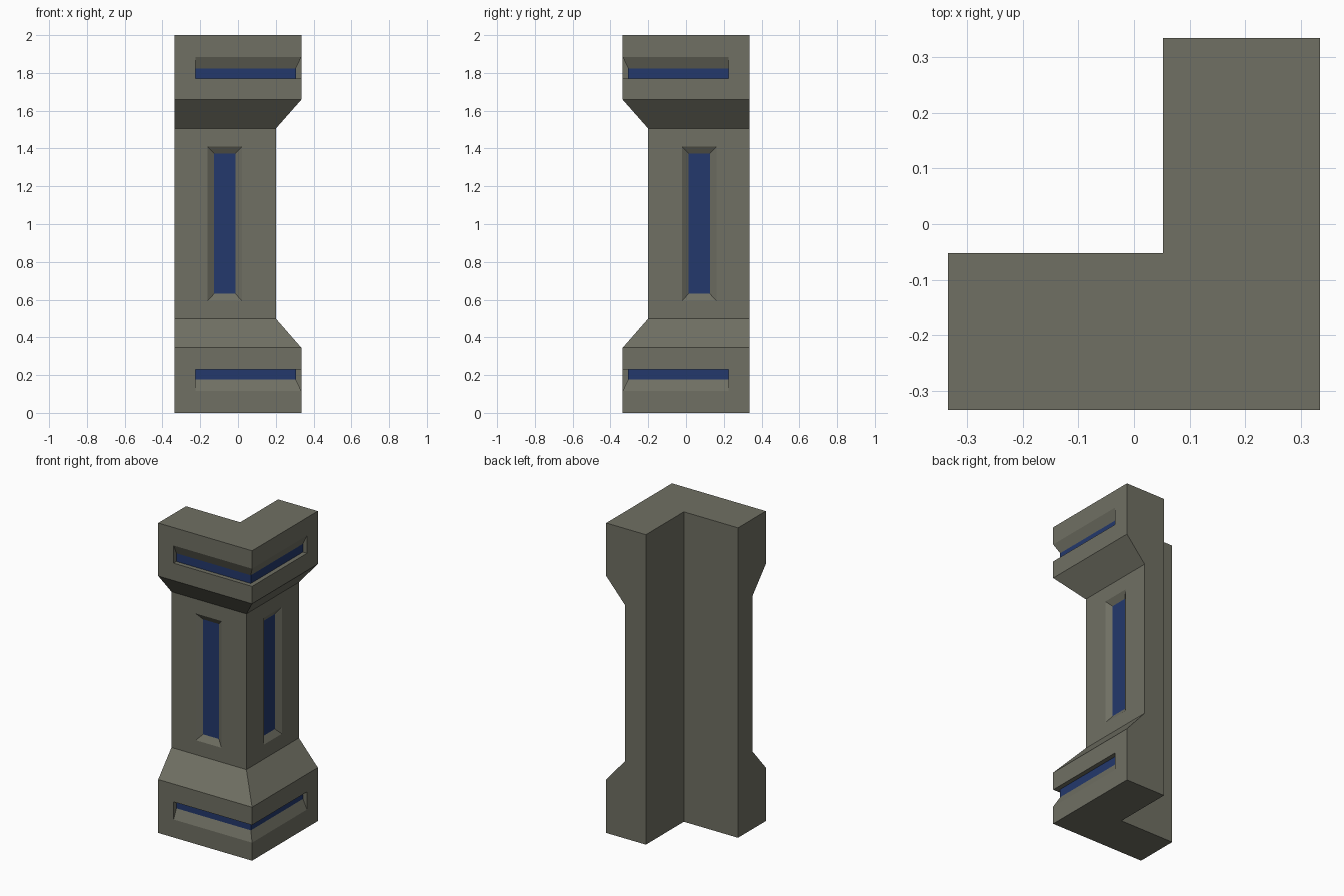
import bpy, bmesh, math
from mathutils import Vector

if "Cube" in bpy.data.objects:
    bpy.data.objects.remove(bpy.data.objects["Cube"])


def material(name, color):
    m = bpy.data.materials.new(name)
    m.diffuse_color = (*color, 1)
    m.use_nodes = True
    m.node_tree.nodes["Principled BSDF"].inputs["Base Color"].default_value = m.diffuse_color
    return m


def loft(name, sections):
    """Closed solid through a stack of matching point loops."""
    bm = bmesh.new()
    rings = [[bm.verts.new(p) for p in s] for s in sections]
    n = len(rings[0])
    for a, b in zip(rings, rings[1:]):
        for i in range(n):
            j = (i + 1) % n
            bm.faces.new((a[i], a[j], b[j], b[i]))
    bm.faces.new(rings[0])
    bm.faces.new(rings[-1])
    bmesh.ops.recalc_face_normals(bm, faces=bm.faces)
    bmesh.ops.dissolve_limit(bm, angle_limit=math.radians(0.5),
                             verts=bm.verts, edges=bm.edges)
    me = bpy.data.meshes.new(name)
    bm.to_mesh(me)
    bm.free()
    ob = bpy.data.objects.new(name, me)
    bpy.context.collection.objects.link(ob)
    return ob


def angle_loop(outer, inner, end, z):
    """L-shaped loop around the front right corner."""
    return [Vector(p) for p in ((-end, -outer, z), (outer, -outer, z), (outer, end, z),
                                (inner, end, z), (inner, -inner, z), (-end, -inner, z))]


R, SHAFT, INNER = 0.335, 0.2, 0.052

# Corner column: wide foot, narrow shaft, wide head
profile = [(0, R), (0.345, R), (0.5, SHAFT), (1.505, SHAFT), (1.658, R), (2, R)]
column = loft("corner_column", [angle_loop(d, INNER, R, z) for z, d in profile])

# Wrap-around slot cutters in head and foot (mirrored about z = 1)
cutters = []
slot = [(1.770, 0.306), (1.823, 0.306), (1.884, R), (1.9366, 0.36)]
for name, flip in (("head_slot_cutter", False), ("foot_slot_cutter", True)):
    cutters.append(loft(name, [angle_loop(0.4, d, 0.225, 2 - z if flip else z)
                               for z, d in slot]))

# Bevelled window cutters in both shaft faces
front = []
for depth, w, h in ((0.175, 0.056, 0.371), (0.225, 0.128, 0.447)):
    front.append([Vector((-0.07 + sx * w, -depth, 1.002 + sz * h))
                  for sx, sz in ((-1, -1), (1, -1), (1, 1), (-1, 1))])
side = [[Vector((-p.y, -p.x, p.z)) for p in s] for s in front]
cutters += [loft("front_window_cutter", front), loft("side_window_cutter", side)]

# Carve the recesses
for c in cutters:
    m = column.modifiers.new(c.name, 'BOOLEAN')
    m.operation, m.solver, m.object = 'DIFFERENCE', 'EXACT', c
carved = bpy.data.meshes.new_from_object(
    column.evaluated_get(bpy.context.evaluated_depsgraph_get()))
column.modifiers.clear()
column.data = carved
for c in cutters:
    bpy.data.objects.remove(c)

# Stone body, blue recess floors
carved.materials.clear()
carved.materials.append(material("stone", (0.16, 0.16, 0.125)))
carved.materials.append(material("blue_panel", (0.017, 0.04, 0.15)))
for f in carved.polygons:
    f.use_smooth = False
    depth = 0
    if f.normal.x > 0.99:
        depth = f.center.x
    elif f.normal.y < -0.99:
        depth = -f.center.y
    f.material_index = int(min(abs(depth - 0.306), abs(depth - 0.175)) < 0.002)
